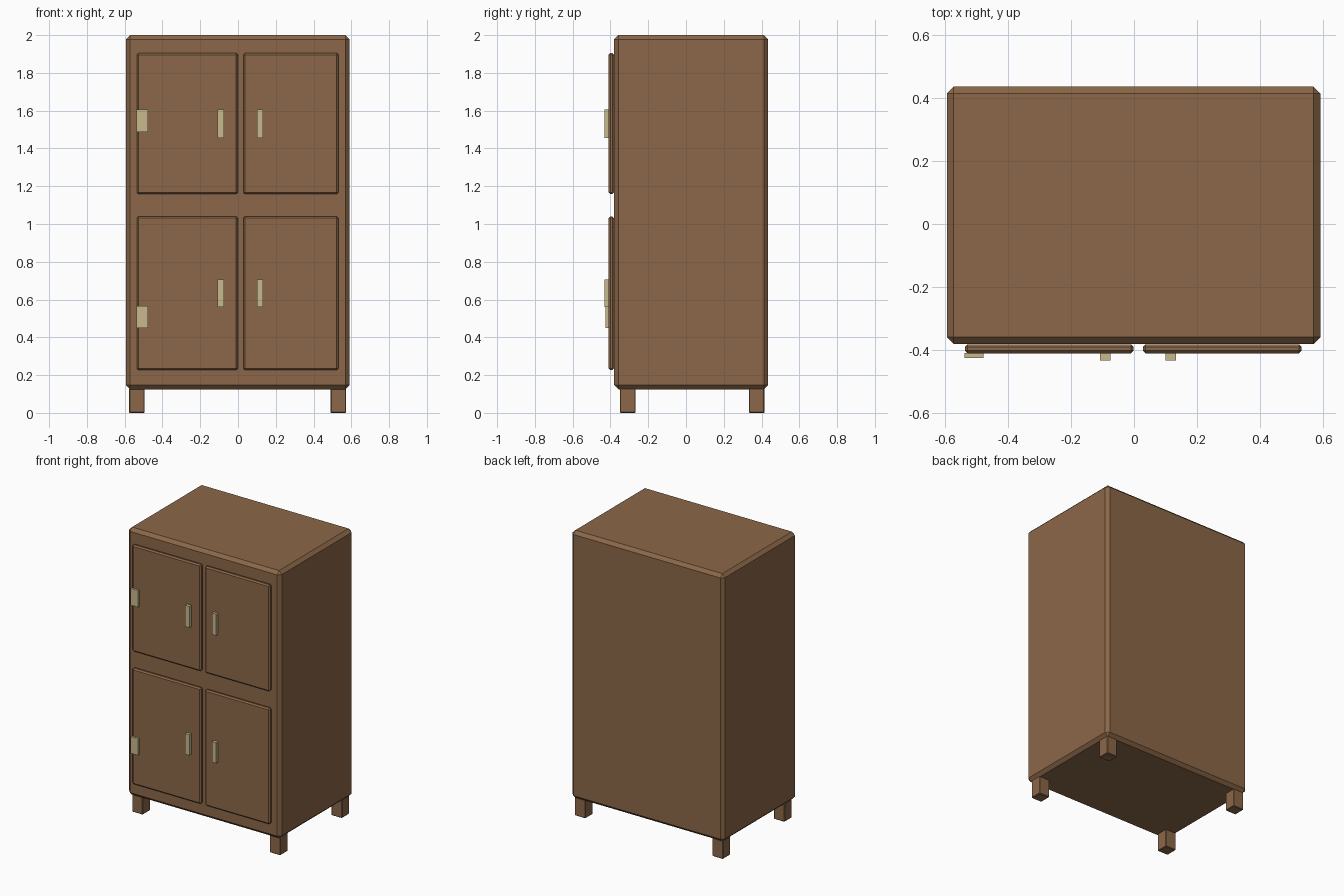
import bpy
import bmesh
from mathutils import Vector

cube = bpy.data.objects.get("Cube")
if cube:
    bpy.data.objects.remove(cube, do_unlink=True)


def make_material(name, rgb):
    mat = bpy.data.materials.new(name)
    mat.use_nodes = True
    color = (*rgb, 1.0)
    mat.diffuse_color = color
    mat.node_tree.nodes["Principled BSDF"].inputs["Base Color"].default_value = color
    return mat


wood = make_material("brown wood", (0.26, 0.136, 0.065))
brass = make_material("pale brass", (0.58, 0.48, 0.265))


def box(name, xs, ys, zs, mat, bevel=0.0):
    """Box spanning the given ranges, with optional flat chamfers."""
    low, high = (Vector(corner) for corner in zip(xs, ys, zs))
    bm = bmesh.new()
    bmesh.ops.create_cube(bm, size=1.0)
    bmesh.ops.scale(bm, vec=high - low, verts=bm.verts)
    bmesh.ops.translate(bm, vec=(low + high) / 2, verts=bm.verts)
    if bevel:
        bmesh.ops.bevel(bm, geom=bm.edges[:], offset=bevel, segments=1,
                        profile=0.5, affect='EDGES')
    mesh = bpy.data.meshes.new(name)
    bm.to_mesh(mesh)
    bm.free()
    mesh.materials.append(mat)
    obj = bpy.data.objects.new(name, mesh)
    bpy.context.collection.objects.link(obj)
    return obj


# Chamfered cabinet body
box("cabinet_body", (-0.593, 0.591), (-0.38, 0.435), (0.125, 2.0), wood, 0.022)

# Four short legs
for side, xs in (("right", (-0.577, -0.494)), ("left", (0.49, 0.573))):
    for end, ys in (("front", (-0.35, -0.267)), ("back", (0.333, 0.415))):
        box(f"{end}_{side}_leg", xs, ys, (0.0, 0.13), wood, 0.004)

# Doors in two rows, each row with handles and a hinge plate
rows = (
    ("upper", (1.158, 1.905), (1.455, 1.605), (1.488, 1.605)),
    ("lower", (0.227, 1.04), (0.56, 0.705), (0.45, 0.566)),
)
columns = (
    ("right", (-0.536, -0.001), (-0.108, -0.074)),
    ("left", (0.028, 0.531), (0.1, 0.133)),
)
for row, door_z, handle_z, hinge_z in rows:
    for side, door_x, handle_x in columns:
        box(f"{row}_{side}_door", door_x, (-0.41, -0.381), door_z, wood, 0.009)
        box(f"{row}_{side}_handle", handle_x, (-0.432, -0.408), handle_z, brass)
    box(f"{row}_hinge", (-0.537, -0.477), (-0.425, -0.409), hinge_z, brass)
